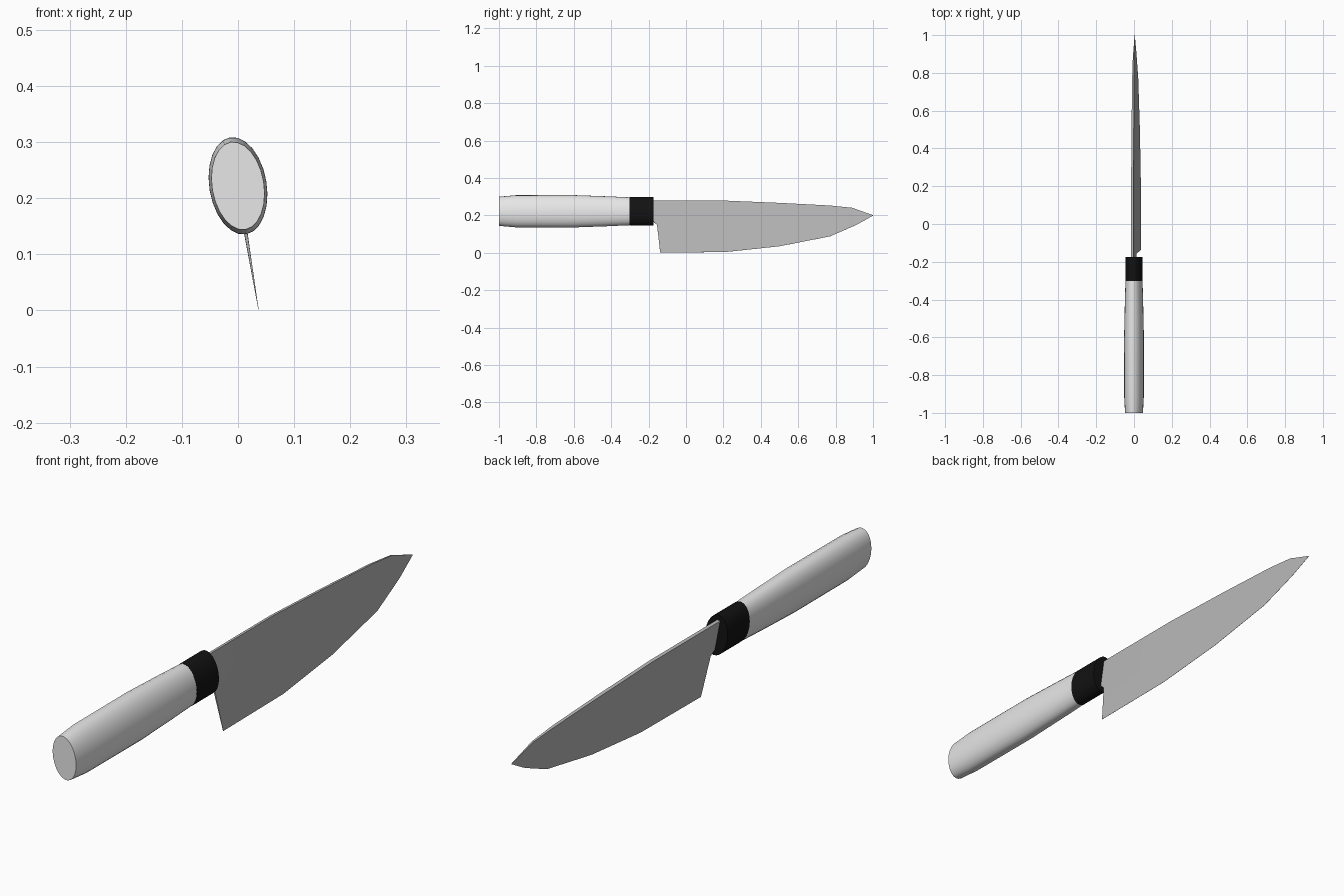
import bpy, bmesh, math

cube = bpy.data.objects.get("Cube")
if cube:
    bpy.data.objects.remove(cube, do_unlink=True)

TILT = math.radians(9.4)   # the whole knife leans about its length
AXIS_Z = 0.222             # height of the handle axis
SIDES = 24


def material(name, grey):
    mat = bpy.data.materials.new(name)
    mat.use_nodes = True
    colour = (grey, grey, grey, 1)
    mat.diffuse_color = colour
    mat.node_tree.nodes["Principled BSDF"].inputs["Base Color"].default_value = colour
    return mat


def leaned(u, y, v):
    """Place a point of the upright knife, u across and v up from the axis."""
    c, s = math.cos(TILT), math.sin(TILT)
    return (u * c - v * s, y, AXIS_Z + v * c + u * s)


def loft(name, rings, mat, angle):
    """Skin equal rings of points and cap both ends."""
    bm = bmesh.new()
    loops = [[bm.verts.new(leaned(*p)) for p in ring] for ring in rings]
    count = len(rings[0])
    for a, b in zip(loops, loops[1:]):
        for i in range(count):
            j = (i + 1) % count
            bm.faces.new((a[i], a[j], b[j], b[i]))
    bm.faces.new(loops[0])
    bm.faces.new(loops[-1])
    bmesh.ops.recalc_face_normals(bm, faces=bm.faces)
    mesh = bpy.data.meshes.new(name)
    bm.to_mesh(mesh)
    bm.free()
    mesh.materials.append(mat)
    obj = bpy.data.objects.new(name, mesh)
    bpy.context.collection.objects.link(obj)
    bpy.ops.object.select_all(action="DESELECT")
    obj.select_set(True)
    bpy.context.view_layer.objects.active = obj
    bpy.ops.object.shade_smooth_by_angle(angle=math.radians(angle))
    return obj


def oval(y, height):
    """Oval handle section with the given half height."""
    turns = [math.tau * i / SIDES for i in range(SIDES)]
    return [(0.585 * height * math.sin(t), y, height * math.cos(t)) for t in turns]


def blade_section(y, top, bottom, spine, edge):
    """Wedge section: heights above the ground, half widths at spine and edge."""
    hi, lo = ((z - AXIS_Z) / math.cos(TILT) for z in (top, bottom))
    return [(-spine, y, hi), (spine, y, hi), (edge, y, lo), (-edge, y, lo)]


wood = material("pale grey handle", 0.8)
black = material("black ferrule", 0.006)
steel = material("mid grey steel", 0.48)

# Handle, swelling gently behind the ferrule
handle = [(-1, 0.079), (-0.91, 0.087), (-0.6, 0.0875), (-0.42, 0.081), (-0.3, 0.0755)]
loft("handle", [oval(*s) for s in handle], wood, 40)

# Ferrule
loft("ferrule", [oval(y, 0.0765) for y in (-0.302, -0.175)], black, 40)

# Blade with short neck, heel, curved edge and dropped tip
blade = [
    (-0.2, 0.278, 0.17, 0.006, 0.003),
    (-0.172, 0.278, 0.165, 0.006, 0.003),
    (-0.155, 0.278, 0.15, 0.006, 0.003),
    (-0.138, 0.278, 0.001, 0.006, 0.0003),
    (0.21, 0.278, 0.004, 0.006, 0.0003),
    (0.5, 0.266, 0.035, 0.006, 0.0003),
    (0.77, 0.252, 0.088, 0.005, 0.0003),
    (0.89, 0.24, 0.14, 0.003, 0.0003),
    (0.92, 0.229, 0.154, 0.002, 0.0003),
    (1, 0.201, 0.199, 0.0003, 0.0003),
]
loft("blade", [blade_section(*s) for s in blade], steel, 20)
